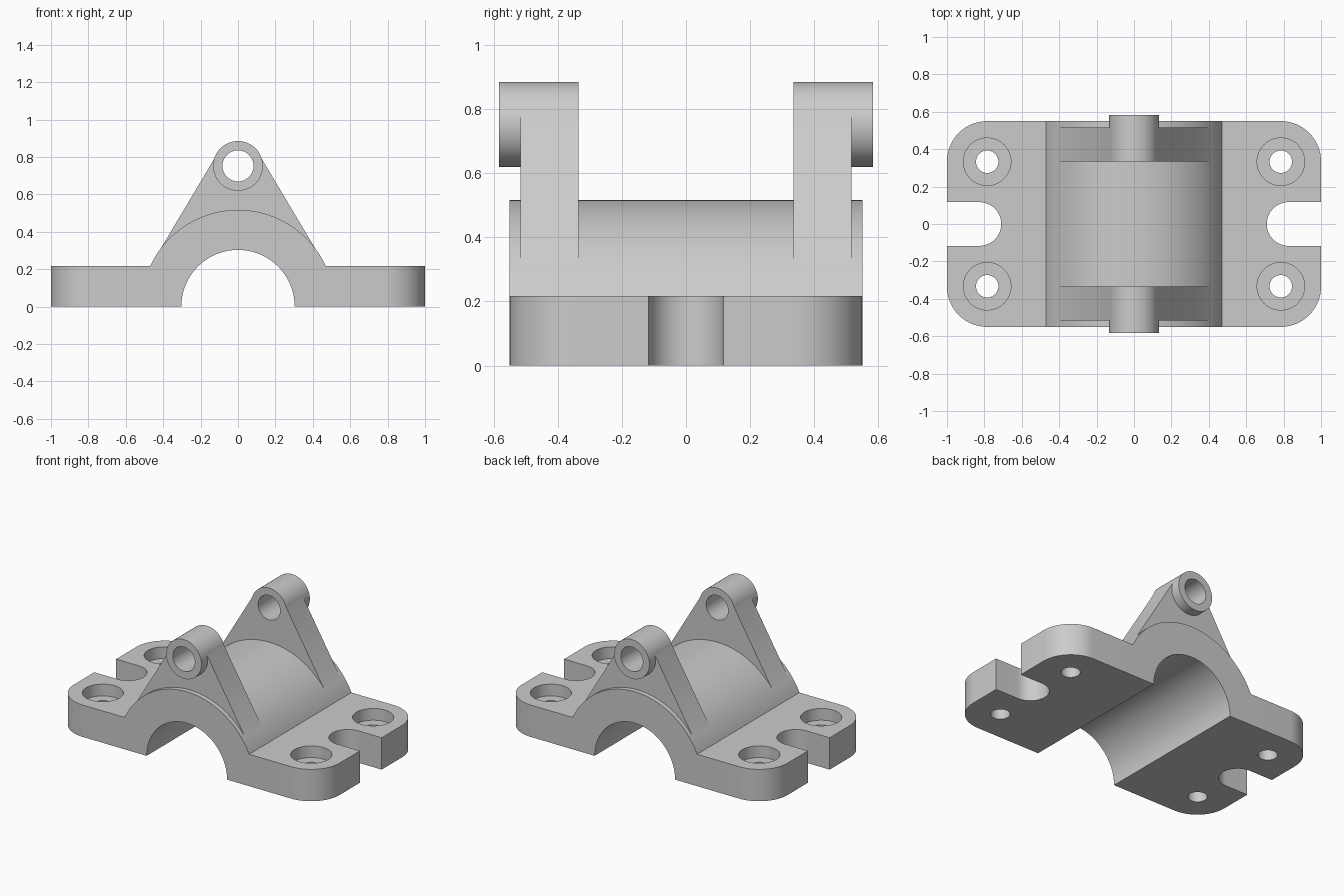
import bpy
import bmesh
from math import sin, cos, radians, sqrt

old = bpy.data.objects.get("Cube")
if old:
    bpy.data.objects.remove(old, do_unlink=True)

# Main dimensions
LENGTH, WIDTH, FLANGE = 1.0, 0.55, 0.217      # half length, half width, flange height
SADDLE_R, BORE_R = 0.517, 0.303
CORNER_R, SLOT_R, SLOT_X = 0.215, 0.117, 0.827
BOLT_X, BOLT_Y = 0.785, 0.333
PIN_Z, BOSS_R, PIN_R = 0.752, 0.133, 0.083
LUG_IN, LUG_OUT, BOSS_OUT = 0.335, 0.517, 0.583

grey = bpy.data.materials.new("plain grey")
grey.use_nodes = True
grey.diffuse_color = (0.6, 0.6, 0.6, 1)
grey.node_tree.nodes["Principled BSDF"].inputs["Base Color"].default_value = (0.6, 0.6, 0.6, 1)


def arc(cx, cy, r, start, end, steps):
    angles = [radians(start + (end - start) * i / steps) for i in range(steps + 1)]
    return [(cx + r * cos(a), cy + r * sin(a)) for a in angles]


def circle(cx, cy, r, steps=64):
    return arc(cx, cy, r, 0, 360, steps)[:-1]


def prism(name, points, axis, low, high):
    """Extrude a 2D outline along y (outline in xz) or z (outline in xy)."""
    bm = bmesh.new()
    place = (lambda a, b: (a, low, b)) if axis == "y" else (lambda a, b: (a, b, low))
    face = bm.faces.new([bm.verts.new(place(a, b)) for a, b in points])
    top = bmesh.ops.extrude_face_region(bm, geom=[face])["geom"]
    move = (0, high - low, 0) if axis == "y" else (0, 0, high - low)
    bmesh.ops.translate(bm, vec=move, verts=[v for v in top if isinstance(v, bmesh.types.BMVert)])
    bmesh.ops.recalc_face_normals(bm, faces=bm.faces)
    mesh = bpy.data.meshes.new(name)
    bm.to_mesh(mesh)
    bm.free()
    mesh.materials.append(grey)
    obj = bpy.data.objects.new(name, mesh)
    bpy.context.collection.objects.link(obj)
    return obj


def combine(target, tool, operation):
    """Apply a boolean and discard the tool."""
    tool.hide_render = True
    mod = target.modifiers.new(operation.lower(), "BOOLEAN")
    mod.operation, mod.object, mod.solver = operation, tool, "EXACT"
    bpy.context.view_layer.objects.active = target
    bpy.ops.object.modifier_apply(modifier=mod.name)
    bpy.data.objects.remove(tool, do_unlink=True)


# Saddle and flanges: one profile running front to back
start = 24.8
saddle_x = sqrt(SADDLE_R ** 2 - FLANGE ** 2)
saddle_arc = arc(0, 0, SADDLE_R, start, 180 - start, 64)
saddle_arc[0], saddle_arc[-1] = (saddle_x, FLANGE), (-saddle_x, FLANGE)
profile = [(1.1, 0), (1.1, FLANGE)] + saddle_arc + [(-1.1, FLANGE), (-1.1, 0)]
profile += arc(0, 0, BORE_R, 180, 0, 64)
body = prism("bearing_cap", profile, "y", -0.7, 0.7)

# Plan outline: rounded corners and open end slots
half = arc(LENGTH - CORNER_R, WIDTH - CORNER_R, CORNER_R, 90, 0, 16)
half += [(LENGTH, SLOT_R)] + arc(SLOT_X, 0, SLOT_R, 90, 270, 32) + [(LENGTH, -SLOT_R)]
half += arc(LENGTH - CORNER_R, CORNER_R - WIDTH, CORNER_R, 0, -90, 16)
outline = half + [(-x, y) for x, y in reversed(half)]
combine(body, prism("plan_outline", outline, "z", -0.2, 1.2), "INTERSECT")

# Counterbored bolt holes
for sx in (-1, 1):
    for sy in (-1, 1):
        x, y = sx * BOLT_X, sy * BOLT_Y
        combine(body, prism("bolt_hole", circle(x, y, 0.06, 40), "z", -0.1, 0.4), "DIFFERENCE")
        combine(body, prism("counterbore", circle(x, y, 0.127), "z", FLANGE - 0.08, 0.4), "DIFFERENCE")

# Triangular lugs with pin bosses
web = [(-0.415, 0.307), (0, 0.4), (0.415, 0.307), (0.127, 0.79), (-0.127, 0.79)]
for side in (-1, 1):
    def span(a, b):
        return sorted((side * a, side * b))
    lug = prism("lug", web, "y", *span(LUG_IN, LUG_OUT))
    combine(lug, prism("boss", circle(0, PIN_Z, BOSS_R), "y", *span(LUG_IN, BOSS_OUT)), "UNION")
    combine(lug, prism("pin_hole", circle(0, PIN_Z, PIN_R), "y", *span(0.2, 0.7)), "DIFFERENCE")
    combine(body, lug, "UNION")

# Smooth curved walls, keep edges sharp
bpy.ops.object.select_all(action="DESELECT")
body.select_set(True)
bpy.context.view_layer.objects.active = body
bpy.ops.object.shade_smooth_by_angle(angle=radians(25))
